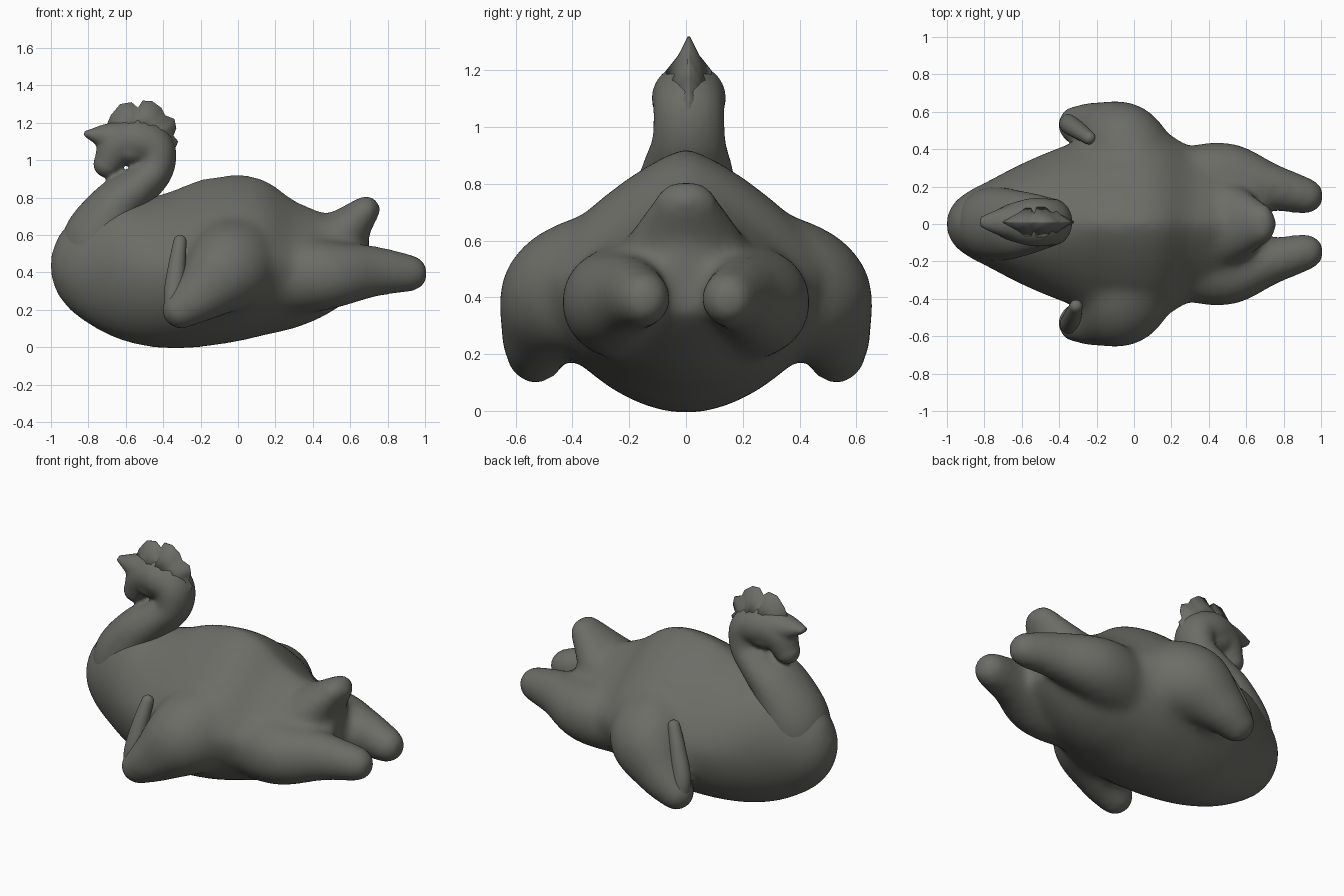
import bpy, bmesh, math
from mathutils import Vector

if "Cube" in bpy.data.objects:
    bpy.data.objects.remove(bpy.data.objects["Cube"])

grey = bpy.data.materials.new("dark grey")
grey.diffuse_color = (0.15, 0.15, 0.135, 1)
grey.use_nodes = True
grey.node_tree.nodes["Principled BSDF"].inputs["Base Color"].default_value = grey.diffuse_color
N = 32


def loft(bm, rings):
    """Closed skin through a list of equal point rings."""
    vs = [[bm.verts.new(p) for p in r] for r in rings]
    for a, b in zip(vs, vs[1:]):
        for i in range(N):
            j = (i + 1) % N
            bm.faces.new((a[i], a[j], b[j], b[i]))
    bm.faces.new(vs[0])
    bm.faces.new(vs[-1])


def spline(rows, steps=6):
    """Catmull-Rom interpolation of rows of numbers."""
    rows = [Vector(r) for r in rows]
    ext = [rows[0] * 2 - rows[1]] + rows + [rows[-1] * 2 - rows[-2]]
    out = []
    for p0, p1, p2, p3 in zip(ext, ext[1:], ext[2:], ext[3:]):
        for k in range(steps):
            t = k / steps
            out.append(0.5 * (2 * p1 + (p2 - p0) * t + (2 * p0 - 5 * p1 + 4 * p2 - p3) * t * t
                              + (3 * p1 - p0 - 3 * p2 + p3) * t ** 3))
    return out + [rows[-1]]


def tube(bm, rows, ref=(0, 1, 0)):
    """Round-ended tube; rows are x, y, z, side radius, other radius."""
    pts = spline(rows)
    co = [Vector(p[:3]) for p in pts]
    rings = []

    def ring(c, t, w, h):
        s = (Vector(ref) - t * t.dot(Vector(ref))).normalized()
        n = t.cross(s)
        rings.append([c + s * w * math.cos(a) + n * h * math.sin(a)
                      for a in (2 * math.pi * i / N for i in range(N))])
    last = len(co) - 1
    caps = (85, 65, 45, 22)
    for i, c in enumerate(co):
        t = (co[min(i + 1, last)] - co[max(i - 1, 0)]).normalized()
        w, h = pts[i][3], pts[i][4]
        if i == 0:
            for d in map(math.radians, caps):
                ring(c - t * min(w, h) * math.sin(d), t, w * math.cos(d), h * math.cos(d))
        ring(c, t, w, h)
        if i == last:
            for d in map(math.radians, reversed(caps)):
                ring(c + t * min(w, h) * math.sin(d), t, w * math.cos(d), h * math.cos(d))
    loft(bm, rings)


def finish(bm, name, voxel=0, smooth=0):
    bmesh.ops.recalc_face_normals(bm, faces=bm.faces)
    me = bpy.data.meshes.new(name)
    bm.to_mesh(me)
    bm.free()
    me.materials.append(grey)
    ob = bpy.data.objects.new(name, me)
    bpy.context.collection.objects.link(ob)
    if voxel:
        m = ob.modifiers.new("fuse", "REMESH")
        m.mode, m.voxel_size, m.use_smooth_shade = "VOXEL", voxel, True
        m = ob.modifiers.new("soften", "SMOOTH")
        m.factor, m.iterations = 0.5, smooth
    for p in me.polygons:
        p.use_smooth = True
    return ob


# body: sections x, bottom, top, half width
bm = bmesh.new()
sections = [(-1.0, .37, .50, .05), (-.96, .27, .60, .12), (-.88, .18, .69, .18), (-.78, .11, .77, .23),
            (-.65, .045, .80, .30), (-.5, .005, .80, .37), (-.35, -.008, .84, .43), (-.2, .0, .90, .49),
            (0, .03, .925, .53), (.15, .065, .895, .50), (.3, .10, .79, .42), (.45, .16, .725, .37),
            (.6, .255, .67, .28), (.7, .34, .58, .13)]
rings = []
for x, lo, hi, w in spline(sections, 4):
    ring = []
    # upper half turns from round at the chest to ridged at the back
    ridge = 1.1 + .45 * min(1, max(0, (x + .6) / .4))
    for i in range(N):
        a = 2 * math.pi * i / N
        c, s = math.cos(a), math.sin(a)
        e = ridge if s > 0 else 1.05
        ring.append((x, w * math.copysign(abs(c) ** e, c),
                     (lo + hi) / 2 + (hi - lo) / 2 * math.copysign(abs(s) ** e, s)))
    rings.append(ring)
loft(bm, rings)
# tail, legs and upper arms fused into the body
tube(bm, [(.36, 0, .44, .27, .24), (.53, 0, .58, .215, .15), (.685, 0, .735, .115, .08)])
for s in (1, -1):
    tube(bm, [(.22, s * .18, .38, .21, .22), (.48, s * .255, .385, .185, .185),
              (.72, s * .20, .405, .13, .14), (.92, s * .15, .395, .10, .103)])
    tube(bm, [(.0, s * .25, .45, .27, .27), (-.07, s * .43, .40, .235, .235),
              (-.20, s * .51, .28, .155, .15), (-.305, s * .53, .20, .108, .108)], (0, 0, 1))
finish(bm, "body", 0.02, 28)

# forearms bent upward
for s, name, tx, ty in ((-1, "front_forearm", -.31, .44), (1, "back_forearm", -.24, .46)):
    bm = bmesh.new()
    tube(bm, [(-.345, s * .545, .18, .05, .05), (-.34, s * .53, .30, .052, .055),
              ((tx - .34) / 2, s * (ty + .53) / 2, .45, .045, .045), (tx, s * ty, .565, .035, .035)])
    finish(bm, name)

# curled neck rising out of the chest, head with snout and brow horn
bm = bmesh.new()
tube(bm, [(-.77, 0, .42, .19, .19), (-.745, 0, .58, .20, .19), (-.65, 0, .75, .185, .145),
          (-.54, .005, .85, .16, .115), (-.445, .01, .95, .13, .10), (-.445, .01, 1.06, .125, .11),
          (-.54, .01, 1.105, .13, .12), (-.64, .01, 1.07, .105, .11), (-.70, .01, .98, .075, .075)])
tube(bm, [(-.50, .01, 1.06, .11, .08), (-.57, .01, 1.05, .11, .08), (-.62, .01, 1.05, .10, .07)])
tube(bm, [(-.58, .01, 1.10, .115, .11), (-.70, .01, 1.125, .08, .075), (-.81, .01, 1.14, .035, .02)])
finish(bm, "neck_and_head", 0.013, 6)

# scalloped crest: flared at the skull, thin at the edge
edge = [(-.71, 1.17), (-.68, 1.24), (-.63, 1.30), (-.57, 1.31), (-.535, 1.28), (-.51, 1.318), (-.46, 1.316),
        (-.41, 1.28), (-.39, 1.24), (-.34, 1.22), (-.33, 1.17), (-.345, 1.13), (-.32, 1.10), (-.345, 1.04),
        (-.345, .96)]
bm = bmesh.new()
rows = []
profile = ((.5, -.08), (.72, -.038), (1, -.004), (1, .004), (.72, .038), (.5, .08))
for x, z in edge:
    rows.append([bm.verts.new((-.53 + (x + .53) * f, .01 + y, 1.08 + (z - 1.08) * f)) for f, y in profile])
for a, b in zip(rows, rows[1:]):
    for i in range(6):
        j = (i + 1) % 6
        bm.faces.new((a[i], b[i], b[j], a[j]))
bm.faces.new(rows[0])
bm.faces.new(rows[-1])
finish(bm, "crest")
